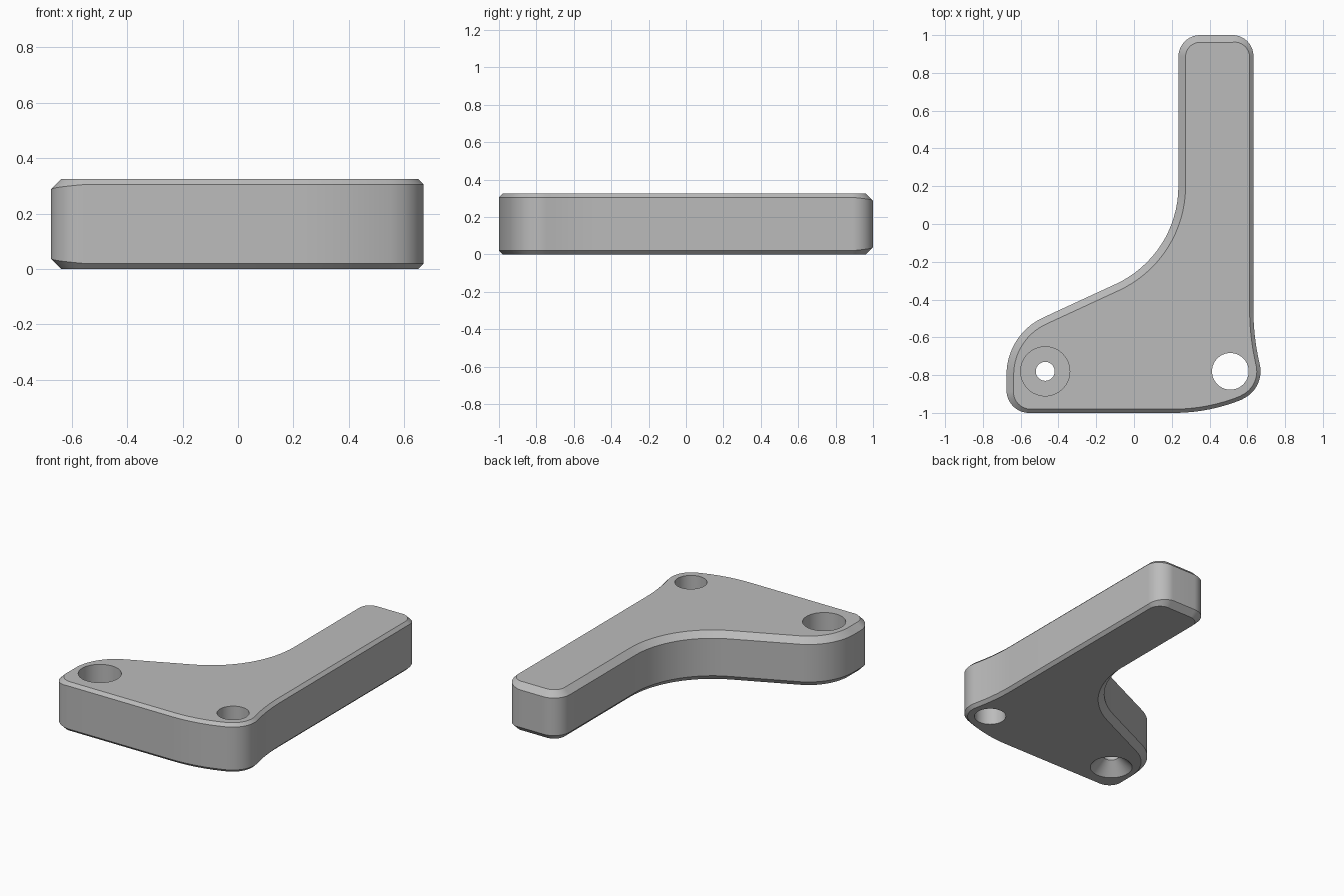
import bpy, bmesh
from math import radians, cos, sin, pi, hypot

default = bpy.data.objects.get("Cube")
if default:
    bpy.data.objects.remove(default, do_unlink=True)

HEIGHT = 0.325
WIDE, SLIM = 0.038, 0.02   # chamfer widths
STEPS = 16

grey = bpy.data.materials.new("plain grey")
grey.use_nodes = True
grey.diffuse_color = (0.5, 0.5, 0.5, 1)
grey.node_tree.nodes["Principled BSDF"].inputs["Base Color"].default_value = (0.5, 0.5, 0.5, 1)


def make_object(name, bm):
    bmesh.ops.recalc_face_normals(bm, faces=bm.faces)
    mesh = bpy.data.meshes.new(name)
    bm.to_mesh(mesh)
    bm.free()
    mesh.materials.append(grey)
    obj = bpy.data.objects.new(name, mesh)
    bpy.context.collection.objects.link(obj)
    return obj


def loft(bm, rings):
    """Skin closed rings of points and cap both ends."""
    loops = [[bm.verts.new(p) for p in ring] for ring in rings]
    n = len(loops[0])
    for low, high in zip(loops, loops[1:]):
        for i in range(n):
            j = (i + 1) % n
            bm.faces.new((low[i], low[j], high[j], high[i]))
    bm.faces.new(loops[0][::-1])
    bm.faces.new(loops[-1])


# Outline arcs, counter-clockwise: centre, radius, angles, chamfer at each end
arcs = [
    (-0.555, -0.88, 0.12, 180, 270, WIDE, SLIM),    # front right corner
    (0.21, -0.04, 0.96, 270, 292, SLIM, SLIM),      # bowed front edge
    (0.51, -0.78, 0.16, -68, 13.2, SLIM, SLIM),     # round the pivot hole
    (1.922, -0.45, 1.29, 193.2, 180, SLIM, SLIM),   # hollow into the arm
    (0.522, 0.89, 0.11, 0, 90, SLIM, WIDE),         # arm end corners
    (0.35, 0.885, 0.115, 90, 180, WIDE, WIDE),
    (-0.335, 0.20, 0.57, 0, -65.5, WIDE, WIDE),     # large inner hollow
    (-0.342, -0.798, 0.333, 114.5, 180, WIDE, WIDE),
]

outline = []   # outer x, y, inner x, y, chamfer
for cx, cy, r, a0, a1, w0, w1 in arcs:
    inward = -1 if a1 > a0 else 1
    for k in range(STEPS + 1):
        t = k / STEPS
        a = radians(a0 + (a1 - a0) * t)
        w = w0 + (w1 - w0) * t
        ri = r + inward * w
        x, y = cx + r * cos(a), cy + r * sin(a)
        if outline and hypot(x - outline[-1][0], y - outline[-1][1]) < 0.008:
            continue
        outline.append((x, y, cx + ri * cos(a), cy + ri * sin(a), w))

# Chamfered body
bm = bmesh.new()
loft(bm, [
    [(ix, iy, 0) for x, y, ix, iy, w in outline],
    [(x, y, w) for x, y, ix, iy, w in outline],
    [(x, y, HEIGHT - w) for x, y, ix, iy, w in outline],
    [(ix, iy, HEIGHT) for x, y, ix, iy, w in outline],
])
body = make_object("bracket_body", bm)


def drill(name, x, y, profile, sides=64):
    """Cut a turned (radius, z) profile out of the body."""
    bm = bmesh.new()
    loft(bm, [[(x + r * cos(2 * pi * i / sides), y + r * sin(2 * pi * i / sides), z)
               for i in range(sides)] for r, z in profile])
    cutter = make_object(name, bm)
    cutter.hide_render = True
    mod = body.modifiers.new(name, 'BOOLEAN')
    mod.operation = 'DIFFERENCE'
    mod.solver = 'EXACT'
    mod.object = cutter
    bpy.context.view_layer.objects.active = body
    bpy.ops.object.modifier_apply(modifier=mod.name)
    bpy.data.objects.remove(cutter, do_unlink=True)


# Plain pivot hole, and a bolt hole bored from above and countersunk below
drill("pivot_hole", 0.51, -0.78, [(0.097, -0.1), (0.097, 0.5)])
drill("bolt_hole", -0.47, -0.78, [(0.15, -0.02), (0.05, 0.08), (0.05, 0.12),
                                  (0.13, 0.12), (0.13, 0.5)])

bpy.ops.object.select_all(action='DESELECT')
body.select_set(True)
bpy.context.view_layer.objects.active = body
bpy.ops.object.shade_smooth_by_angle(angle=radians(25))
